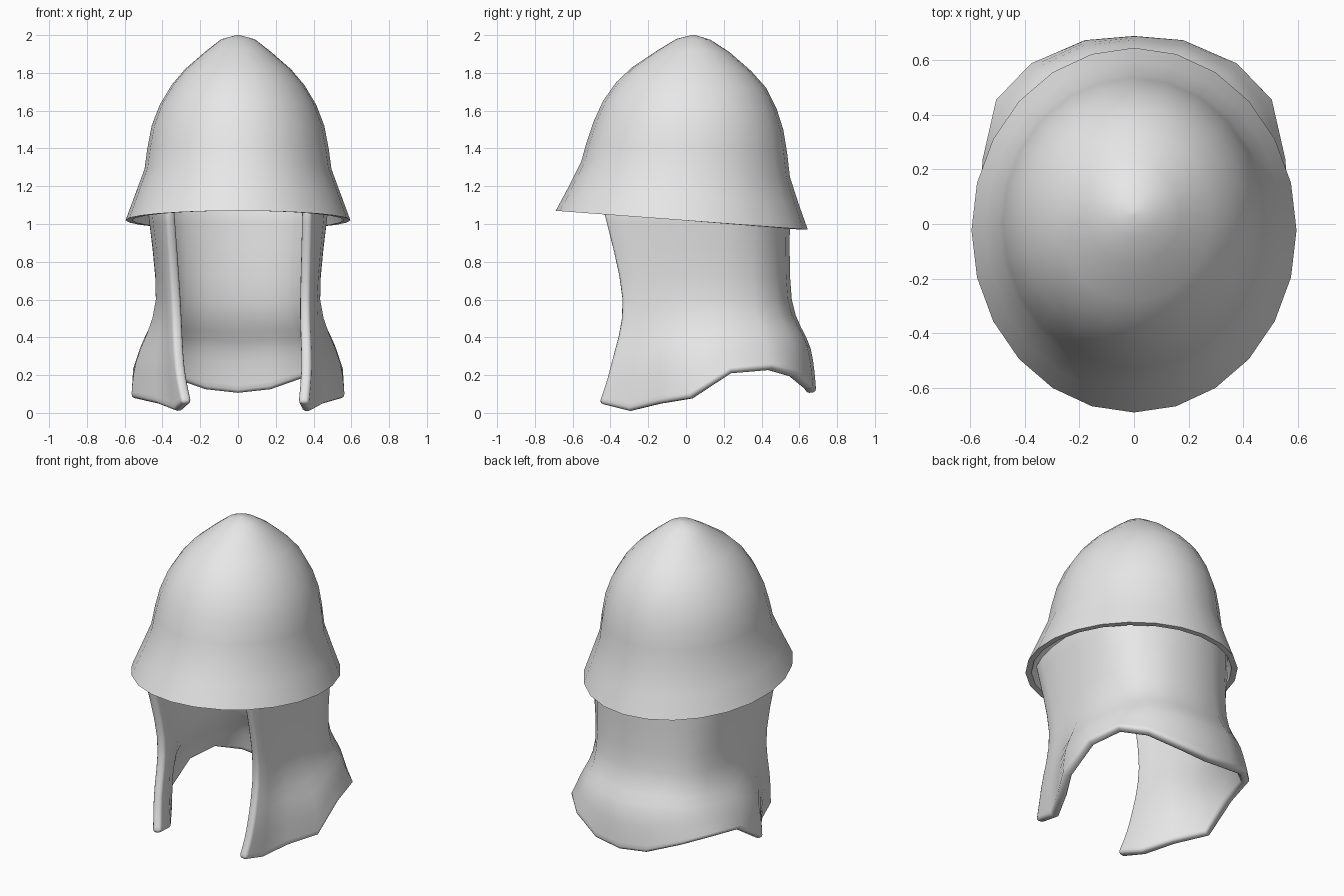
import bpy
import math
from mathutils import Vector

cube = bpy.data.objects.get("Cube")
if cube:
    bpy.data.objects.remove(cube)

# One plain grey for the whole helmet
grey = bpy.data.materials.new("plain_grey")
grey.use_nodes = True
colour = (0.8, 0.8, 0.8, 1)
grey.diffuse_color = colour
grey.node_tree.nodes["Principled BSDF"].inputs["Base Color"].default_value = colour


def skin(name, rows, closed):
    """Join rows of points (bottom to top, counter-clockwise) into a surface."""
    count = len(rows[0])
    verts = [point for row in rows for point in row]
    faces = []
    for i in range(len(rows) - 1):
        for j in range(count if closed else count - 1):
            k = (j + 1) % count
            low, high = i * count, (i + 1) * count
            faces.append((low + j, low + k, high + k, high + j))
    if closed:
        faces.append(tuple(reversed(range(count))))
        faces.append(tuple(range(len(verts) - count, len(verts))))
    mesh = bpy.data.meshes.new(name)
    mesh.from_pydata(verts, [], faces)
    mesh.materials.append(grey)
    obj = bpy.data.objects.new(name, mesh)
    bpy.context.collection.objects.link(obj)
    bpy.ops.object.select_all(action="DESELECT")
    obj.select_set(True)
    bpy.context.view_layer.objects.active = obj
    return obj


def spline(points, steps):
    """Smooth curve through the points."""
    path = [points[0]] + points + [points[-1]]
    result = []
    for a, b, c, d in zip(path, path[1:], path[2:], path[3:]):
        for s in range(steps):
            t = s / steps
            result.append(b + (c - a) * (t / 2)
                          + (a * 2 - b * 5 + c * 4 - d) * (t * t / 2)
                          + (b * 3 - a - c * 3 + d) * (t ** 3 / 2))
    result.append(points[-1])
    return result


# Dome: tilted oval rings (half width, front y, front z, back y, back z)
RINGS = [
    (0.595, -0.69, 1.07, 0.645, 0.97),
    (0.545, -0.62, 1.2, 0.595, 1.11),
    (0.495, -0.555, 1.33, 0.55, 1.25),
    (0.48, -0.53, 1.42, 0.535, 1.38),
    (0.457, -0.49, 1.54, 0.515, 1.5),
    (0.415, -0.44, 1.65, 0.48, 1.61),
    (0.352, -0.37, 1.75, 0.425, 1.72),
    (0.28, -0.285, 1.83, 0.345, 1.81),
    (0.17, -0.15, 1.92, 0.23, 1.91),
    (0.09, -0.05, 1.98, 0.13, 1.975),
    (0.01, 0.03, 2, 0.05, 2),
]
SIDES = 24
WALL = 0.035


def dome_ring(width, front, front_z, back, back_z):
    ring = []
    for j in range(SIDES):
        angle = math.tau * j / SIDES
        blend = (1 + math.sin(angle)) / 2
        ring.append((width * math.cos(angle),
                     front + (back - front) * blend,
                     front_z + (back_z - front_z) * blend))
    return ring


# The lining follows the dome and meets it in a flat rim
lining = []
for i, (width, front, front_z, back, back_z) in enumerate(RINGS[:-1]):
    drop = WALL * i / len(RINGS)
    lining.append(dome_ring(width - WALL, front + WALL, front_z - drop,
                            back - WALL, back_z - drop))
lining.reverse()
skin("dome", lining + [dome_ring(*ring) for ring in RINGS], True)
bpy.ops.object.shade_smooth_by_angle(angle=math.radians(50))

# Neck guard: hem, flare, waist and top of each column, from cheek edge to back
TOP, WAIST = 1.1, 0.6
COLUMNS = [
    ((0.335, -0.46, 0.05), (0.36, -0.4, 0.25), (0.365, -0.34), (0.385, -0.45)),
    ((0.365, -0.3, 0.01), (0.385, -0.28, 0.25), (0.39, -0.25), (0.425, -0.35)),
    ((0.45, -0.15, 0.05), (0.445, -0.14, 0.28), (0.415, -0.12), (0.46, -0.2)),
    ((0.565, 0.02, 0.08), (0.54, 0.02, 0.27), (0.435, 0.02), (0.48, 0)),
    ((0.56, 0.24, 0.22), (0.52, 0.2, 0.34), (0.435, 0.18), (0.48, 0.2)),
    ((0.51, 0.46, 0.24), (0.47, 0.42, 0.36), (0.4, 0.36), (0.43, 0.36)),
    ((0.38, 0.59, 0.2), (0.35, 0.56, 0.37), (0.31, 0.48), (0.31, 0.47)),
    ((0.18, 0.675, 0.13), (0.18, 0.64, 0.36), (0.17, 0.54), (0.15, 0.53)),
    ((0, 0.69, 0.11), (0, 0.66, 0.34), (0, 0.56), (0, 0.55)),
]


def lean(point):
    """Cheek flaps drift slightly to the left towards their tips."""
    drift = 0.08 * max(0, -point.y) * (TOP - point.z)
    return point + Vector((drift, 0, 0))


half = []
for hem, flare, waist, top in COLUMNS:
    half.append(spline([Vector(hem), Vector(flare),
                        Vector((*waist, WAIST)), Vector((*top, TOP))], 4))
other = [[Vector((-p.x, p.y, p.z)) for p in column] for column in reversed(half[:-1])]
columns = [[lean(p) for p in column] for column in half + other]
guard = skin("neck_guard", list(zip(*columns)), False)

# Thick cloth with softened edges
cloth = guard.modifiers.new("Thickness", "SOLIDIFY")
cloth.thickness = 0.055
cloth.offset = -1
soft = guard.modifiers.new("Soft edges", "BEVEL")
soft.width = 0.018
soft.segments = 2
soft.limit_method = "ANGLE"
soft.angle_limit = math.radians(60)
for modifier in (cloth, soft):
    bpy.ops.object.modifier_apply(modifier=modifier.name)
bpy.ops.object.shade_smooth_by_angle(angle=math.radians(60))
